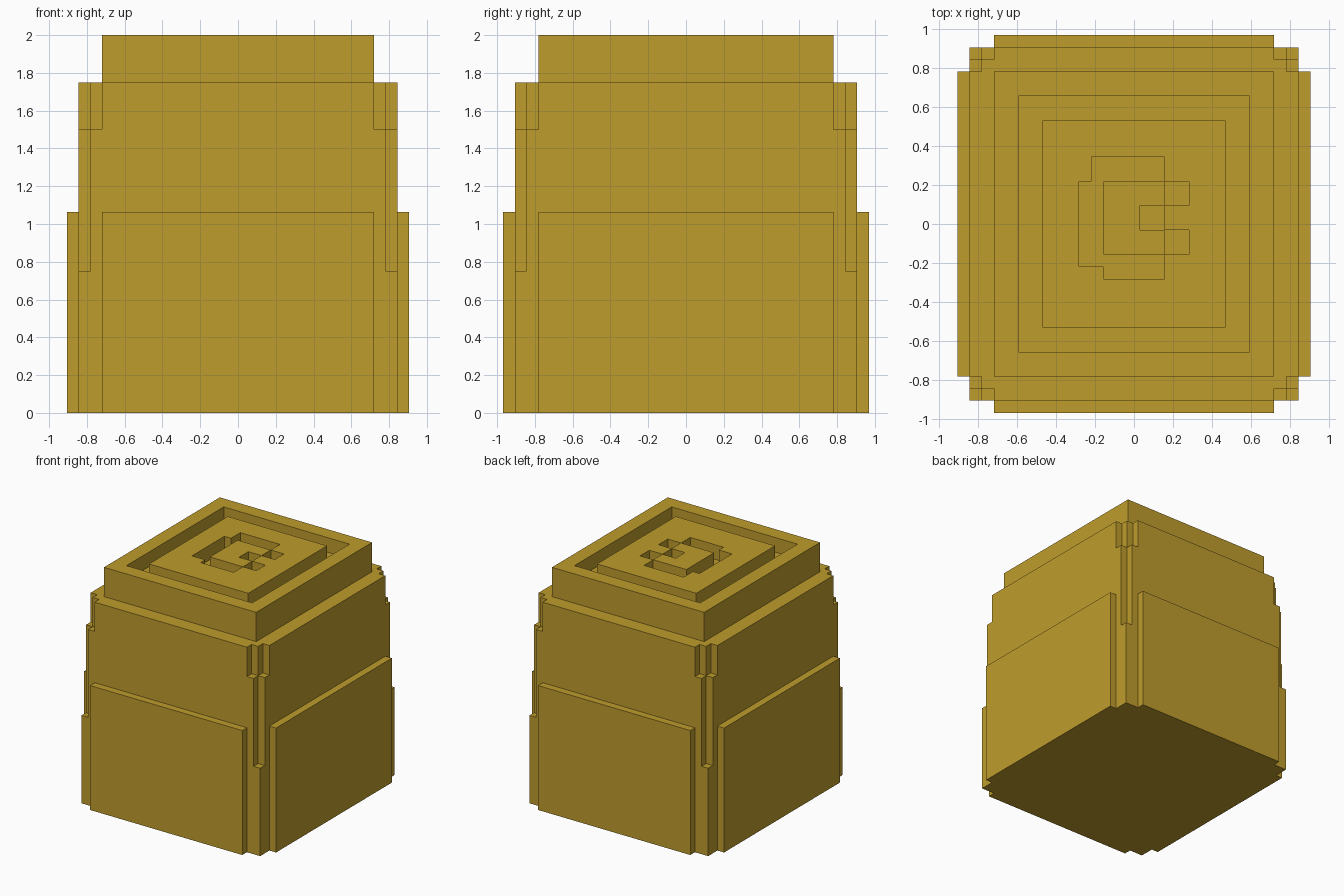
import bpy
import bmesh

old = bpy.data.objects.get("Cube")
if old:
    bpy.data.objects.remove(old, do_unlink=True)

U = 0.0625  # one block unit

gold = bpy.data.materials.new("mustard_gold")
gold.use_nodes = True
colour = (0.52, 0.332, 0.026, 1)
gold.diffuse_color = colour
gold.node_tree.nodes["Principled BSDF"].inputs["Base Color"].default_value = colour


def inside(rects, x, y):
    return any(a < x < b and c < y < d for a, b, c, d in rects)


def layer(name, z0, z1, solid, holes=()):
    """Prism from rectangles (x0, x1, y0, y1) minus hole rectangles, in units."""
    rects = list(solid) + list(holes)
    xs = sorted({v for r in rects for v in r[:2]})
    ys = sorted({v for r in rects for v in r[2:]})

    def filled(i, j):
        if not (0 <= i < len(xs) - 1 and 0 <= j < len(ys) - 1):
            return False
        x, y = (xs[i] + xs[i + 1]) / 2, (ys[j] + ys[j + 1]) / 2
        return inside(solid, x, y) and not inside(holes, x, y)

    bm = bmesh.new()

    def face(*pts):
        bm.faces.new([bm.verts.new((x * U, y * U, z * U)) for x, y, z in pts])

    for i in range(len(xs) - 1):
        for j in range(len(ys) - 1):
            if not filled(i, j):
                continue
            a, b, c, d = xs[i], xs[i + 1], ys[j], ys[j + 1]
            ring = [(a, c), (b, c), (b, d), (a, d)]
            face(*[(x, y, z1) for x, y in ring])
            face(*[(x, y, z0) for x, y in reversed(ring)])
            # Side walls only where the neighbouring cell is empty
            for k, (di, dj) in enumerate([(0, -1), (1, 0), (0, 1), (-1, 0)]):
                if not filled(i + di, j + dj):
                    p, q = ring[k], ring[(k + 1) % 4]
                    face((*p, z0), (*q, z0), (*q, z1), (*p, z1))
    bmesh.ops.remove_doubles(bm, verts=bm.verts, dist=1e-5)
    mesh = bpy.data.meshes.new(name)
    bm.to_mesh(mesh)
    bm.free()
    mesh.materials.append(gold)
    obj = bpy.data.objects.new(name, mesh)
    bpy.context.collection.objects.link(obj)


def box(hx, hy):
    return (-hx, hx, -hy, hy)


# Main body, with corners stepping in as it rises
layer("body_base", 0, 12, [box(13.5, 14.5)])
layer("body_middle", 12, 24, [box(12.5, 14.5), box(13.5, 13.5)])
layer("body_upper", 24, 28, [box(11.5, 14.5), box(12.5, 13.5), box(13.5, 12.5)])

# Raised panels on the four lower sides
for side, s in (("left", 1), ("right", -1)):
    x = sorted((13.5 * s, 14.5 * s))
    layer(side + "_panel", 0, 17, [(*x, -12.5, 12.5)])
for side, s in (("back", 1), ("front", -1)):
    y = sorted((14.5 * s, 15.5 * s))
    layer(side + "_panel", 0, 17, [(-11.5, 11.5, *y)])

# Lid with a sunken square channel
layer("lid_base", 28, 30, [box(11.5, 12.5)])
layer("lid_rim", 30, 32, [box(11.5, 12.5)], [box(9.5, 10.5)])

# Lid centre with a carved curl
curl = [
    (-4.5, -2.5, -3.5, 3.5),   # left bar
    (-3.5, 2.5, 3.5, 5.5),     # back bar
    (-2.5, 2.5, -4.5, -2.5),   # front bar
    (2.5, 4.5, 1.5, 3.5),      # back end pit
    (0.5, 2.5, -0.5, 1.5),     # middle pit
    (2.5, 4.5, -2.5, -0.5),    # front end pit
]
layer("lid_centre", 30, 32, [box(7.5, 8.5)], curl)
